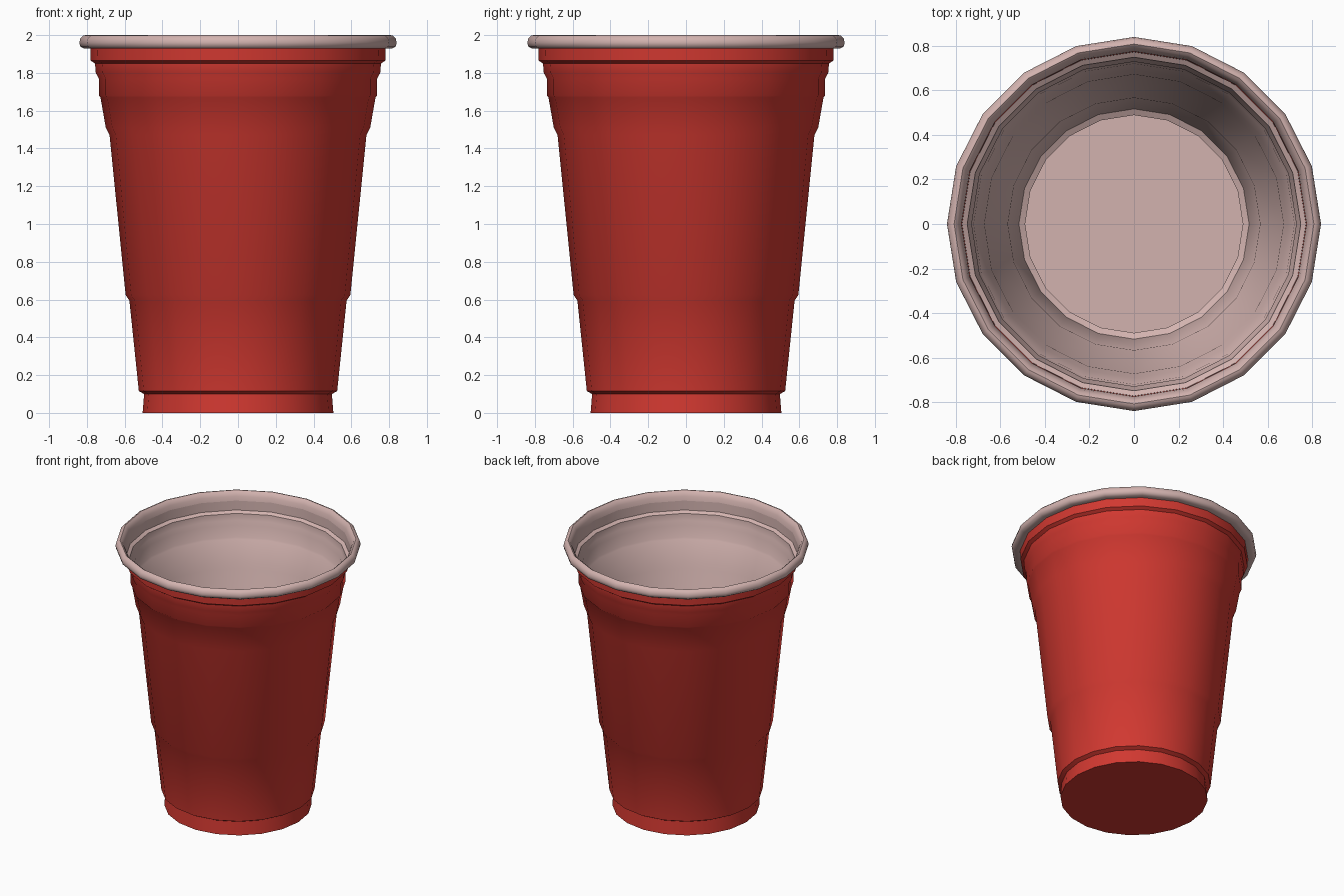
import bpy, bmesh, math

if "Cube" in bpy.data.objects:
    bpy.data.objects.remove(bpy.data.objects["Cube"])

SIDES = 20

def material(name, rgb):
    m = bpy.data.materials.new(name)
    m.diffuse_color = (*rgb, 1)
    m.use_nodes = True
    m.node_tree.nodes["Principled BSDF"].inputs["Base Color"].default_value = m.diffuse_color
    return m

red = material("red plastic", (0.64, 0.04, 0.03))
pale = material("pale pink white", (0.65, 0.45, 0.43))

def lathe(name, profile, mat, floor=None, closed=False):
    """Spin an (r, z) profile listed with its outside to the right of travel."""
    bm = bmesh.new()
    rings = []
    for r, z in profile:
        rings.append([bm.verts.new((r * math.cos(a), r * math.sin(a), z))
                      for a in (2 * math.pi * i / SIDES for i in range(SIDES))])
    pairs = list(zip(rings, rings[1:])) + ([(rings[-1], rings[0])] if closed else [])
    for a, b in pairs:
        for i in range(SIDES):
            j = (i + 1) % SIDES
            bm.faces.new((a[i], a[j], b[j], b[i]))
    if floor == "first":
        bm.faces.new(rings[0][::-1])
    elif floor == "last":
        bm.faces.new(rings[-1])
    me = bpy.data.meshes.new(name)
    bm.to_mesh(me)
    bm.free()
    me.materials.append(mat)
    ob = bpy.data.objects.new(name, me)
    bpy.context.collection.objects.link(ob)
    bpy.context.view_layer.objects.active = ob
    ob.select_set(True)
    bpy.ops.object.shade_smooth_by_angle(angle=math.radians(50))
    ob.select_set(False)
    return ob

# Stepped wall, bottom to top
wall = [(0.505, 0), (0.497, 0.10), (0.525, 0.115), (0.575, 0.595), (0.595, 0.625),
        (0.68, 1.47), (0.70, 1.51), (0.728, 1.67), (0.737, 1.68), (0.737, 1.77),
        (0.753, 1.80), (0.757, 1.85), (0.78, 1.865), (0.782, 1.935)]
lathe("outer_cup", wall, red, floor="first")

# Pale lining just inside the wall, running down to the floor
T = 0.008
lining = [(r - T, max(z, T)) for r, z in reversed(wall)]
lathe("inner_lining", lining, pale, floor="last")

# Rolled rim
rim = [(0.775, 1.93), (0.815, 1.928), (0.835, 1.94), (0.84, 1.96), (0.835, 1.982),
       (0.82, 1.997), (0.808, 2.0), (0.795, 1.99), (0.782, 1.965)]
lathe("rolled_rim", rim, pale, closed=True)
